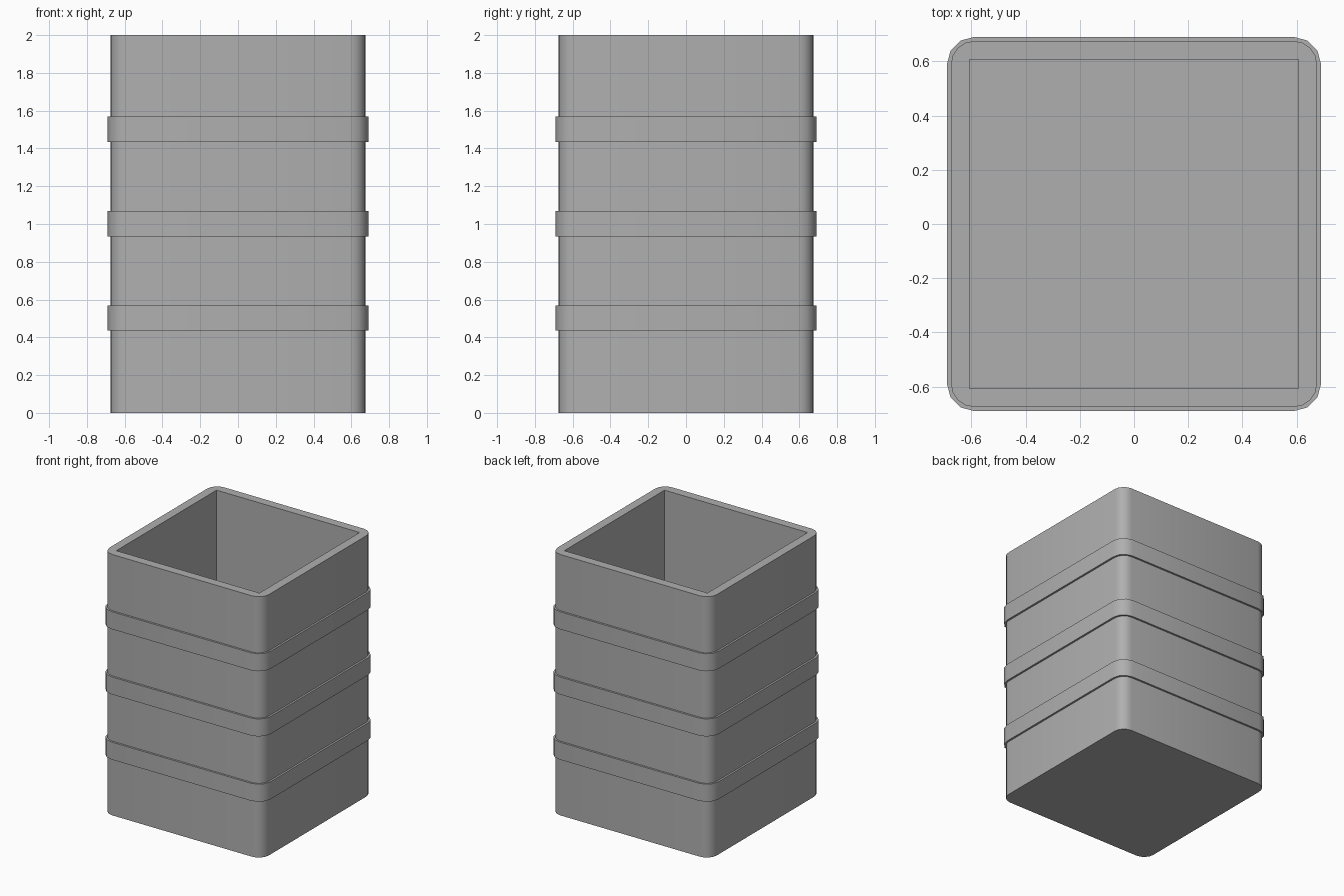
import bpy, bmesh, math

if "Cube" in bpy.data.objects:
    bpy.data.objects.remove(bpy.data.objects["Cube"])

# Dark grey for every part
grey = bpy.data.materials.new("dark_grey")
grey.diffuse_color = (0.43, 0.43, 0.43, 1)
grey.use_nodes = True
grey.node_tree.nodes["Principled BSDF"].inputs["Base Color"].default_value = grey.diffuse_color


def rounded_square(half, radius, seg):
    pts = []
    c = half - radius
    for k, (sx, sy) in enumerate([(1, 1), (-1, 1), (-1, -1), (1, -1)]):
        for i in range(seg + 1):
            a = math.pi / 2 * (k + i / seg)
            pts.append((sx * c + radius * math.cos(a), sy * c + radius * math.sin(a)))
    return pts


def skin(name, sections, seg, closed):
    """Skin square sections (half width, corner radius, z); cap or close the ends."""
    bm = bmesh.new()
    rings = [[bm.verts.new((x, y, z)) for x, y in rounded_square(h, r, seg)]
             for h, r, z in sections]
    n = len(rings[0])
    pairs = list(zip(rings, rings[1:]))
    if closed:
        pairs.append((rings[-1], rings[0]))
    else:
        bm.faces.new(rings[0][::-1])
        bm.faces.new(rings[-1])
    for a, b in pairs:
        for i in range(n):
            j = (i + 1) % n
            bm.faces.new((a[i], a[j], b[j], b[i]))
    bmesh.ops.remove_doubles(bm, verts=bm.verts, dist=1e-5)
    bmesh.ops.recalc_face_normals(bm, faces=bm.faces)
    mesh = bpy.data.meshes.new(name)
    bm.to_mesh(mesh)
    bm.free()
    mesh.materials.append(grey)
    obj = bpy.data.objects.new(name, mesh)
    bpy.context.collection.objects.link(obj)
    bpy.ops.object.select_all(action='DESELECT')
    obj.select_set(True)
    bpy.context.view_layer.objects.active = obj
    bpy.ops.object.shade_smooth_by_angle(angle=math.radians(35))


# Open box: rounded outside, sharp-cornered cavity with a floor
skin("box_body", [(0.675, 0.085, 0), (0.675, 0.085, 2),
                  (0.607, 0, 2), (0.607, 0, 0.07)], seg=4, closed=False)

# Three raised bands around the walls
for i, z in enumerate((0.502, 1.002, 1.502)):
    lo, hi = z - 0.067, z + 0.067
    skin(f"band_{i + 1}", [(0.69, 0.1, lo), (0.69, 0.1, hi),
                           (0.66, 0.07, hi), (0.66, 0.07, lo)], seg=3, closed=True)
